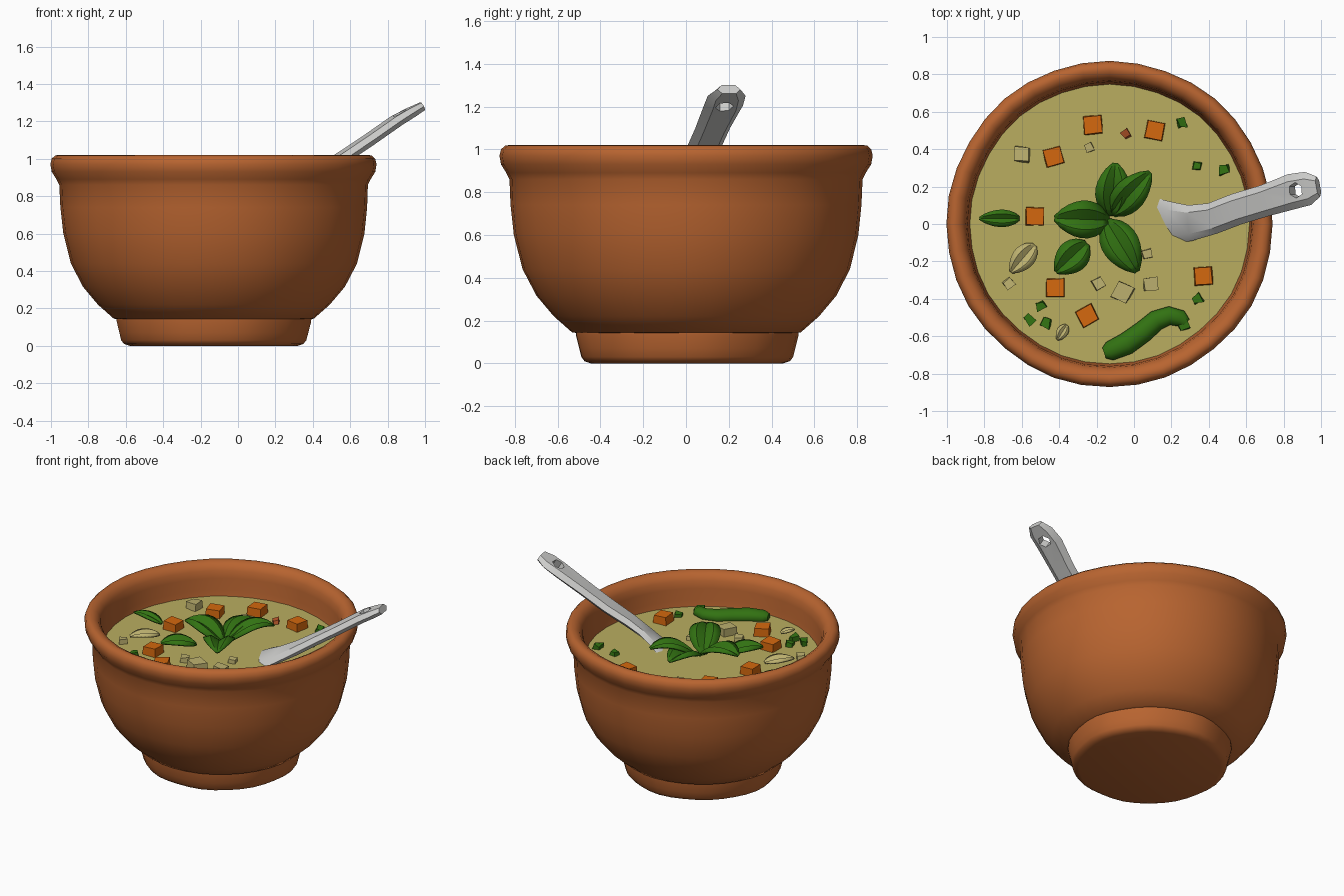
import bpy, bmesh, math, random
from mathutils import Vector, Matrix

random.seed(4)
if "Cube" in bpy.data.objects:
    bpy.data.objects.remove(bpy.data.objects["Cube"])

CX = -0.13      # bowl centre
SOUP = 0.80     # soup level


def material(name, *srgb):
    rgb = [((c / 255 + 0.055) / 1.055) ** 2.4 for c in srgb]
    m = bpy.data.materials.new(name)
    m.use_nodes = True
    m.diffuse_color = (*rgb, 1)
    m.node_tree.nodes["Principled BSDF"].inputs["Base Color"].default_value = (*rgb, 1)
    return m


CLAY = material("terracotta", 184, 100, 48)
BROTH = material("soup_yellow", 186, 174, 96)
GREEN = material("leaf_green", 50, 114, 18)
ORANGE = material("carrot_orange", 212, 104, 14)
CREAM = material("potato_cream", 190, 178, 112)
STEEL = material("spoon_grey", 205, 205, 203)
RED = material("red_pepper", 178, 84, 40)


def finish(name, bm, mat, angle=None):
    bmesh.ops.recalc_face_normals(bm, faces=bm.faces)
    mesh = bpy.data.meshes.new(name)
    bm.to_mesh(mesh)
    bm.free()
    mesh.materials.append(mat)
    ob = bpy.data.objects.new(name, mesh)
    bpy.context.collection.objects.link(ob)
    if angle:
        smooth(ob, angle)
    return ob


def smooth(ob, angle):
    bpy.ops.object.select_all(action='DESELECT')
    ob.select_set(True)
    bpy.context.view_layer.objects.active = ob
    bpy.ops.object.shade_smooth_by_angle(angle=math.radians(angle))


def loft(name, rings, mat, angle=40):
    """Skin a row of closed rings and cap both ends."""
    bm = bmesh.new()
    loops = [[bm.verts.new(p) for p in ring] for ring in rings]
    n = len(loops[0])
    for a, b in zip(loops, loops[1:]):
        for i in range(n):
            j = (i + 1) % n
            bm.faces.new((a[i], a[j], b[j], b[i]))
    bm.faces.new(loops[0])
    bm.faces.new(loops[-1])
    return finish(name, bm, mat, angle)


def lathe(name, profile, mat, wobble=0.0, segments=36, angle=50):
    rings = []
    for r, z in profile:
        ring = []
        for i in range(segments):
            a = math.tau * i / segments
            k = r * (1 + wobble * (math.sin(5 * a + 4 * z) + math.sin(9 * a)))
            ring.append((CX + k * math.cos(a), k * math.sin(a), z))
        rings.append(ring)
    return loft(name, rings, mat, angle)


# Bowl body with rolled rim, foot and soup
lathe("bowl", [(0.50, 0.14), (0.535, 0.145), (0.62, 0.22), (0.70, 0.315), (0.765, 0.44),
               (0.805, 0.60), (0.82, 0.74), (0.825, 0.86), (0.84, 0.89), (0.865, 0.93),
               (0.872, 0.97), (0.865, 1.0), (0.845, 1.018), (0.82, 1.02), (0.79, 1.005),
               (0.768, 0.97), (0.76, 0.92), (0.755, 0.84), (0.74, 0.76), (0.66, 0.5),
               (0.4, 0.25)], CLAY, 0.002)
lathe("foot", [(0.52, 0.15), (0.52, 0.13), (0.505, 0.07), (0.495, 0.03), (0.48, 0.01),
               (0.45, 0.0)], CLAY, 0.006)
lathe("soup", [(0.752, SOUP), (0.74, SOUP - 0.03)], BROTH)


# Leaves: arched, with a creased midrib
def leaf(name, base, tip, width, rise, mat=GREEN, z0=SOUP + 0.012):
    base, tip = Vector(base), Vector(tip)
    side = (tip - base).orthogonal().normalized() * width / 2
    bm = bmesh.new()
    rows = []
    for i in range(9):
        t = 0.02 + 0.96 * i / 8
        w = math.sin(math.pi * t ** 0.85) ** 0.7
        row = []
        for v in (-1, -0.55, 0, 0.55, 1):
            p = base.lerp(tip, t) + side * v * w
            bulge = 0.18 * width * w * math.sin(abs(v) * math.pi * 0.8)
            z = z0 + rise * math.sin(t * math.pi * 0.7) + bulge
            row.append(bm.verts.new((p.x, p.y, z)))
        rows.append(row)
    for a, b in zip(rows, rows[1:]):
        for i in range(4):
            bm.faces.new((a[i], a[i + 1], b[i + 1], b[i]))
    ob = finish(name, bm, mat, 35)
    mod = ob.modifiers.new("thickness", 'SOLIDIFY')
    mod.thickness = 0.012
    mod.offset = 0


leaf("sprig_leaf_back", (-0.12, 0.04), (-0.10, 0.33), 0.19, 0.07)
leaf("sprig_leaf_back_left", (-0.12, 0.05), (0.09, 0.28), 0.17, 0.10)
leaf("sprig_leaf_right", (-0.13, 0.02), (-0.43, 0.03), 0.20, 0.09)
leaf("sprig_leaf_front", (-0.15, 0.02), (0.02, -0.26), 0.20, 0.09)
leaf("loose_leaf_front", (-0.25, -0.10), (-0.42, -0.26), 0.17, 0.03)
leaf("loose_leaf_right", (-0.61, 0.03), (-0.83, 0.03), 0.09, 0.03)
leaf("onion_slice", (-0.53, -0.11), (-0.66, -0.26), 0.12, 0.012, CREAM)
leaf("onion_sliver", (-0.36, -0.54), (-0.41, -0.62), 0.06, 0.01, CREAM)


# Diced pieces floating in the soup
def chunk(name, x, y, size, turn, mat, jitter=0.0):
    bm = bmesh.new()
    bmesh.ops.create_cube(bm, size=size)
    for v in bm.verts:
        v.co += Vector([random.uniform(-1, 1) for _ in range(3)]) * size * jitter
        if v.co.z > 0:
            v.co.x *= 0.88
            v.co.y *= 0.88
    bm.transform(Matrix.Translation((x, y, SOUP + 0.004))
                 @ Matrix.Rotation(math.radians(turn), 4, 'Z'))
    finish(name, bm, mat)


for x, y, turn in [(-.22, .53, 5), (.11, .5, -12), (-.43, .36, 15), (-.53, .04, 0),
                   (-.42, -.34, 0), (-.25, -.49, 28), (.37, -.28, 3)]:
    chunk("carrot_cube", x, y, 0.103, turn, ORANGE, 0.03)
for x, y, size, turn in [(-.6, .37, .08, -5), (-.06, -.37, .10, -25), (.09, -.32, .075, 5),
                         (-.19, -.32, .06, 30), (-.24, .41, .045, 20), (-.67, -.32, .055, 40),
                         (.07, -.16, .05, 10)]:
    chunk("potato_piece", x, y, size, turn, CREAM, 0.1)
for x, y in [(.26, .54), (.34, .31), (.48, .29), (-.5, -.44), (-.56, -.51), (-.47, -.53),
             (.34, -.4)]:
    chunk("herb_bit", x, y, 0.05, random.uniform(0, 90), GREEN, 0.2)
chunk("red_bit", -0.04, 0.48, 0.045, 30, RED, 0.2)


# Lofted bars: each station is x, y, z, half width, half thickness, sideways roll
def bar(name, stations, section, mat, angle):
    rings = []
    pts = [Vector(s[:3]) for s in stations]
    for i, (x, y, z, w, h, roll) in enumerate(stations):
        d = (pts[min(i + 1, len(pts) - 1)] - pts[max(i - 1, 0)]).normalized()
        side = Vector((-d.y, d.x, 0)).normalized()
        up = d.cross(side)
        side = (side + Vector((0, 0, roll))).normalized()
        rings.append([pts[i] + side * u * w + up * v * h for u, v in section])
    return loft(name, rings, mat, angle)


# Green chilli with its stem
circle = [(math.cos(math.tau * i / 10), math.sin(math.tau * i / 10)) for i in range(10)]
chilli = [(-.16, -.69, .03), (-.13, -.68, .052), (-.04, -.64, .06), (.05, -.575, .058),
          (.12, -.515, .055), (.19, -.49, .05), (.25, -.505, .045), (.275, -.53, .03)]
bar("chilli", [(x, y, SOUP + 0.015, r, r * 0.8, 0) for x, y, r in chilli], circle, GREEN, 50)
chunk("chilli_stem", 0.265, -0.54, 0.06, 20, GREEN, 0.1)

# Spoon with a hanging hole through the handle
flat = [(1, 0), (0.6, 1), (-0.6, 1), (-1, 0), (-0.6, -1), (0.6, -1)]
spoon = bar("spoon", [(.06, .03, .72, .13, .02, .4), (.18, .005, .785, .125, .022, .4),
                      (.30, .005, .845, .10, .025, .3), (.42, .03, .915, .085, .028, .1),
                      (.55, .08, 1.0, .085, .028, 0), (.70, .125, 1.1, .085, .028, 0),
                      (.85, .175, 1.205, .095, .028, 0), (.93, .19, 1.25, .09, .026, 0),
                      (.985, .20, 1.28, .055, .022, 0)], flat, STEEL, 30)
bpy.ops.mesh.primitive_cylinder_add(vertices=6, radius=0.042, depth=0.3,
                                    location=(0.88, 0.18, 1.22),
                                    rotation=(0, math.radians(-33), 0))
cutter = bpy.context.object
cutter.name = "hole_cutter"
cutter.hide_render = True
cutter.data.materials.append(STEEL)
mod = spoon.modifiers.new("hole", 'BOOLEAN')
mod.operation = 'DIFFERENCE'
mod.object = cutter
bpy.context.view_layer.objects.active = spoon
bpy.ops.object.modifier_apply(modifier=mod.name)
bpy.data.objects.remove(cutter)
smooth(spoon, 30)
